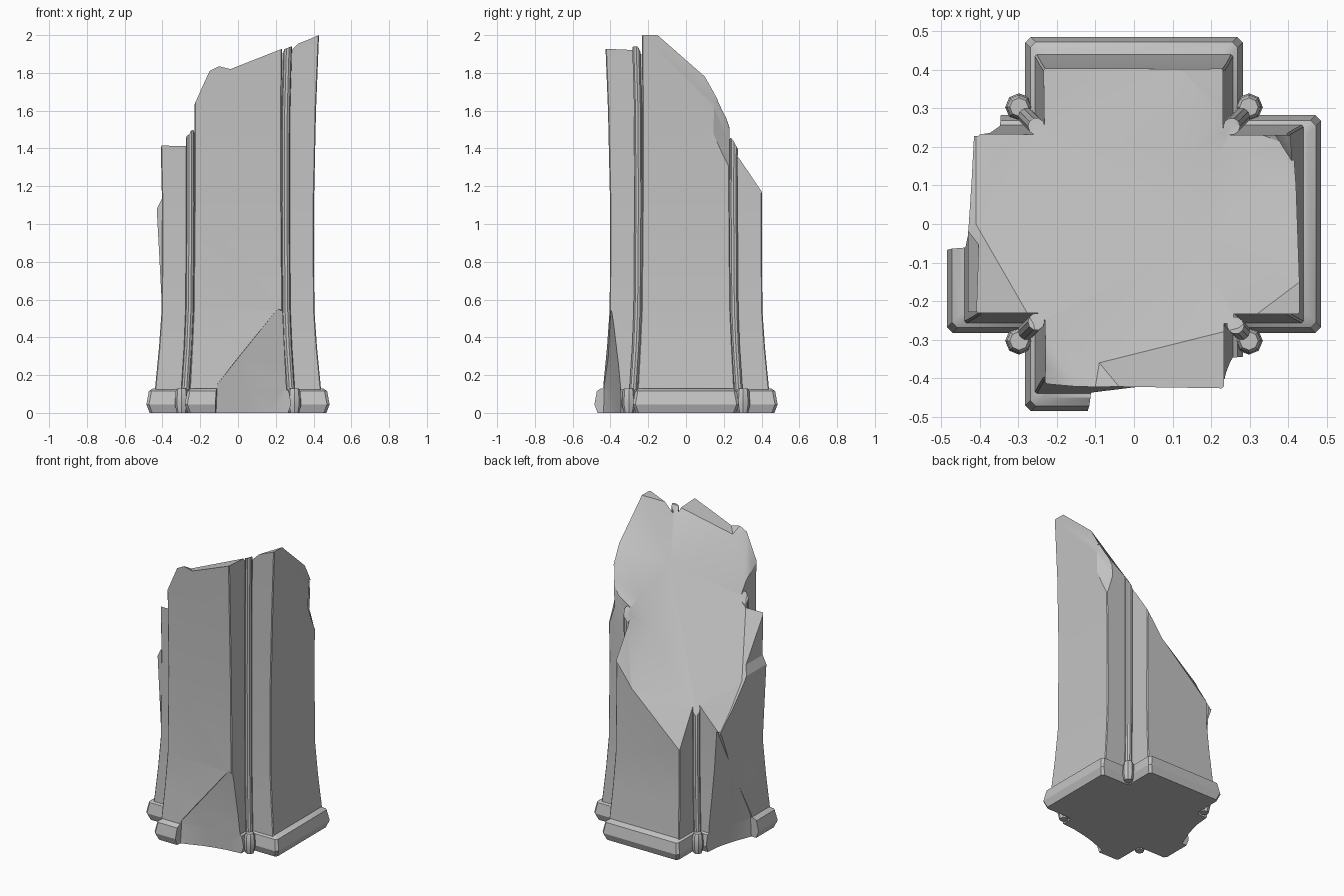
import bpy, bmesh
from math import cos, sin, tau
from mathutils import Vector
from mathutils.geometry import delaunay_2d_cdt

if "Cube" in bpy.data.objects:
    bpy.data.objects.remove(bpy.data.objects["Cube"])

stone = bpy.data.materials.new("grey_stone")
stone.use_nodes = True
grey = (0.55, 0.55, 0.55, 1)
stone.diffuse_color = grey
stone.node_tree.nodes["Principled BSDF"].inputs["Base Color"].default_value = grey


def finish(name, bm):
    bmesh.ops.recalc_face_normals(bm, faces=bm.faces)
    mesh = bpy.data.meshes.new(name)
    bm.to_mesh(mesh)
    bm.free()
    mesh.materials.append(stone)
    obj = bpy.data.objects.new(name, mesh)
    bpy.context.scene.collection.objects.link(obj)
    return obj


def plus(reach, half, step, bevel):
    """Cross-shaped section with a small step in each inner corner."""
    r, h, s, b = reach, half, step, bevel
    arm = [(r - b, -h), (r, b - h), (r, h - b), (r - b, h), (s, h), (s, s), (h, s)]
    ring = []
    for turn in range(4):
        ring += arm
        arm = [(-y, x) for x, y in arm]
    return ring


def circle(cx, cy, radius, sides=10):
    return [(cx + radius * cos(tau * i / sides), cy + radius * sin(tau * i / sides))
            for i in range(sides)]


def loft(name, sections):
    """Closed solid through (height, ring) sections."""
    bm = bmesh.new()
    rings = [[bm.verts.new((x, y, z)) for x, y in ring] for z, ring in sections]
    n = len(rings[0])
    for low, high in zip(rings, rings[1:]):
        for i in range(n):
            j = (i + 1) % n
            bm.faces.new((low[i], low[j], high[j], high[i]))
    bm.faces.new(rings[0][::-1])
    bm.faces.new(rings[-1])
    return finish(name, bm)


def hull(name, points):
    bm = bmesh.new()
    for p in points:
        bm.verts.new(p)
    result = bmesh.ops.convex_hull(bm, input=bm.verts)
    loose = {v for v in result["geom_interior"] if isinstance(v, bmesh.types.BMVert)}
    bmesh.ops.delete(bm, geom=list(loose), context="VERTS")
    return finish(name, bm)


# Shaft and moulded base
SHAFT = [(.12, .44, .257, .275), (.35, .418, .245, .26), (.55, .404, .236, .252),
         (1.1, .402, .231, .248), (1.6, .413, .23, .25), (2.1, .433, .235, .264)]
parts = [loft("shaft", [(z, plus(r, h, s, .005)) for z, r, h, s in SHAFT])]
BASE = [(0, .468), (.045, .485), (.115, .472), (.13, .45)]
parts.append(loft("base_moulding",
                  [(z, plus(r, r - .203, r - .19, .014)) for z, r in BASE]))

# Bulging slab on the right face, ending in a ledge
parts.append(hull("right_face_slab", [
    (x, y, z) for y in (-.228, .228)
    for x, z in ((-.38, .55), (-.402, .55), (-.43, 1.08), (-.4, 1.14), (-.38, 1.14))]))

# Slim corner columns with round feet
for front, sy in (("front", -1), ("back", 1)):
    for side, sx in (("left", 1), ("right", -1)):
        parts.append(loft(f"{front}_{side}_column",
                          [(z, circle(sx * (s + .004), sy * (s + .004), .022))
                           for z, r, h, s in SHAFT]))
        parts.append(loft(f"{front}_{side}_column_foot",
                          [(z, circle(sx * .298, sy * .303, r, 8))
                           for z, r in ((0, .026), (.045, .036), (.115, .032), (.13, .024))]))

# Broken top: rim, then inner ridge points of the fracture
FRACTURE = [(-.24, .41, .68), (.115, .41, 1), (.24, .41, 1.17), (.26, .26, 1.42),
            (.41, .23, 1.5), (.41, .2, 1.6), (.42, .1, 1.78), (.43, -.15, 2),
            (.43, -.24, 2), (.27, -.27, 1.935), (.24, -.42, 1.93), (-.04, -.42, 1.82),
            (-.1, -.42, 1.835), (-.15, -.42, 1.81), (-.24, -.41, 1.61),
            (-.26, -.26, 1.46), (-.41, -.24, 1.43), (-.41, 0, 1.05),
            (-.41, .12, .9), (-.41, .24, .78), (-.26, .26, .91),
            (.15, -.05, 1.65), (.22, .18, 1.5), (.13, .18, 1.32), (-.09, -.36, 1.8)]
points = FRACTURE + [(x * 1.6, y * 1.6, z) for x, y, z in FRACTURE
                     if max(abs(x), abs(y)) > .38]
flat, _, tris, source, _, _ = delaunay_2d_cdt(
    [Vector(p[:2]) for p in points], [], [], 0, 1e-5)
bm = bmesh.new()
verts = [bm.verts.new((p.x, p.y, points[source[i][0]][2])) for i, p in enumerate(flat)]
faces = [bm.faces.new([verts[i] for i in tri]) for tri in tris]
lifted = bmesh.ops.extrude_face_region(bm, geom=faces, use_keep_orig=True)
for item in lifted["geom"]:
    if isinstance(item, bmesh.types.BMVert):
        item.co.z = 3
cutters = [finish("top_cutter", bm)]

# Chipped away areas: front foot, right foot, left back edge
cutters.append(hull("front_cutter", [
    (-.13, -.6, -.1), (-.13, -.6, .15), (-.12, -.44, -.1), (-.11, -.432, .15),
    (0, -.6, .3), (0, -.412, .29), (.21, -.398, .55), (.33, -.6, .56),
    (.33, -.38, .5), (.33, -.34, .25), (.33, -.34, -.1), (.33, -.6, -.1),
    (.1, -.36, -.1), (.14, -.37, .12)]))
cutters.append(hull("right_cutter", [
    (-.6, -.07, -.1), (-.6, -.07, .15), (-.435, -.07, -.1), (-.43, -.06, .15),
    (-.6, .1, .48), (-.404, .1, .46), (-.39, .23, .8), (-.6, .32, .8),
    (-.37, .32, .7), (-.342, .32, .3), (-.342, .32, -.1), (-.6, .32, -.1),
    (-.36, .12, -.1), (-.37, .14, .12)]))
cutters.append(hull("left_edge_cutter", [
    (.43, .11, 1.5), (.385, .2, 1.5), (.35, .25, 1.42), (.39, .25, 1.29),
    (.43, .2, 1.31), (.42, .14, 1.66), (.37, .25, 1.66), (.5, .25, 1.3),
    (.5, .1, 1.5), (.5, .25, 1.66)]))

# Break every part with the cutters
for obj in parts:
    for cutter in cutters:
        mod = obj.modifiers.new(cutter.name, "BOOLEAN")
        mod.operation = "DIFFERENCE"
        mod.solver = "EXACT"
        mod.object = cutter
bpy.context.view_layer.update()
graph = bpy.context.evaluated_depsgraph_get()
broken = [bpy.data.meshes.new_from_object(obj.evaluated_get(graph)) for obj in parts]
for obj, mesh in zip(parts, broken):
    obj.modifiers.clear()
    obj.data = mesh
    mesh.name = obj.name
for cutter in cutters:
    bpy.data.objects.remove(cutter)

# Soft facets with sharp edges kept
bpy.ops.object.select_all(action="DESELECT")
for obj in parts:
    obj.select_set(True)
bpy.context.view_layer.objects.active = parts[0]
bpy.ops.object.shade_smooth_by_angle(angle=.5)
